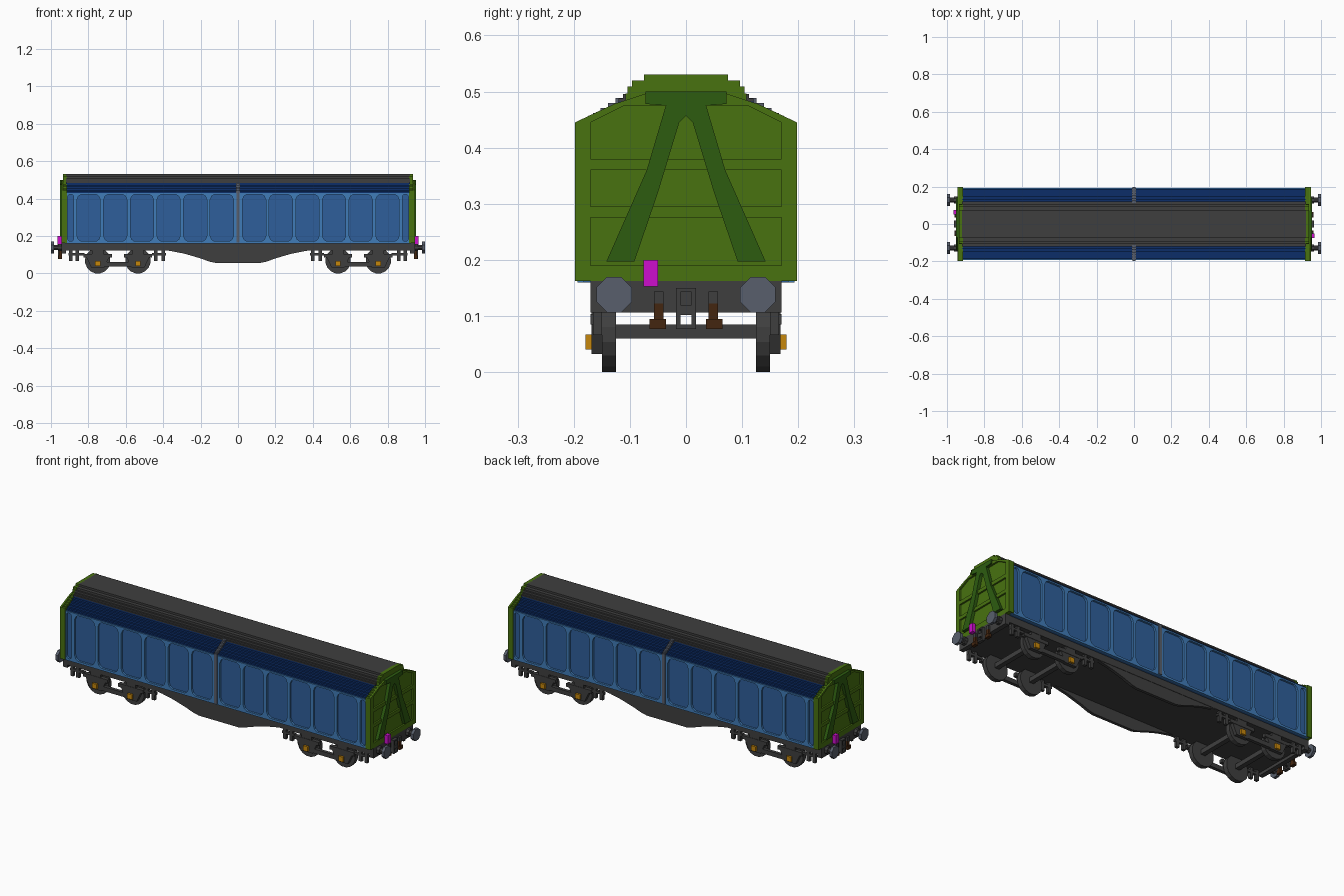
import bpy, bmesh, math

old = bpy.data.objects.get("Cube")
if old:
    bpy.data.objects.remove(old)


def material(name, rgb):
    """Flat material from sRGB 0-255 values."""
    lin = [(c / 255 / 12.92) if c < 11 else ((c / 255 + 0.055) / 1.055) ** 2.4 for c in rgb]
    m = bpy.data.materials.new(name)
    m.use_nodes = True
    m.diffuse_color = (*lin, 1)
    m.node_tree.nodes["Principled BSDF"].inputs["Base Color"].default_value = (*lin, 1)
    return m


GREY = material("dark grey", (63, 63, 63))
SLATE = material("slate grey", (88, 95, 108))
NAVY = material("navy", (12, 45, 105))
BLUE = material("panel blue", (47, 95, 155))
LIGHT = material("frame blue", (64, 124, 184))
GREEN = material("leaf green", (72, 114, 16))
DARKGREEN = material("dark green", (45, 92, 16))
MAGENTA = material("magenta", (205, 15, 205))
BROWN = material("brown", (68, 38, 16))
ORANGE = material("orange", (198, 135, 12))


def build(name, mat, prisms):
    """One object from prisms (axis, low, high, outline)."""
    bm = bmesh.new()
    for axis, lo, hi, pts in prisms:
        if axis == 'x':
            rings = [[bm.verts.new((d, a, b)) for a, b in pts] for d in (lo, hi)]
        else:
            rings = [[bm.verts.new((a, d, b)) for a, b in pts] for d in (lo, hi)]
        bm.faces.new(rings[0])
        bm.faces.new(rings[1][::-1])
        n = len(pts)
        for i in range(n):
            j = (i + 1) % n
            bm.faces.new((rings[0][j], rings[0][i], rings[1][i], rings[1][j]))
    bmesh.ops.recalc_face_normals(bm, faces=bm.faces)
    me = bpy.data.meshes.new(name)
    bm.to_mesh(me)
    bm.free()
    me.materials.append(mat)
    ob = bpy.data.objects.new(name, me)
    bpy.context.collection.objects.link(ob)
    return ob


def rect(a0, a1, b0, b1):
    return [(a0, b0), (a1, b0), (a1, b1), (a0, b1)]


def box(x0, x1, y0, y1, z0, z1):
    return ('x', x0, x1, rect(y0, y1, z0, z1))


def mirror(prisms, across):
    """Adds the copies mirrored across x, y or both."""
    out = list(prisms)
    for m in across:
        for axis, lo, hi, pts in list(out):
            if axis == m:
                out.append((axis, -hi, -lo, pts))
            else:
                out.append((axis, lo, hi, [(-a, b) for a, b in pts]))
    return out


def disc(a, b, r, n):
    return [(a + r * math.cos(2 * math.pi * (i + .5) / n),
             b + r * math.sin(2 * math.pi * (i + .5) / n)) for i in range(n)]


def stepped(steps, base):
    """Symmetric stair outline from (half width, top height) steps."""
    half = []
    z = base
    for w, top in steps:
        half += [(w, z), (w, top)]
        z = top
    return half + [(-w, z) for w, z in reversed(half)]


# Roof: navy shoulders and grey crown, both stepped
shoulder = [(.186, .439), (.174, .447), (.16, .455), (.146, .464), (.133, .473), (.12, .482)]
crown = [(.12, .488), (.112, .496), (.104, .507), (.095, .519), (.075, .53)]
end_crown = [(.104, .509), (.096, .52), (.075, .53)]
build("roof_shoulders", NAVY, [('x', -.92, .92, stepped(shoulder, .43))])
build("roof_crown", GREY, [('x', -.92, .92, stepped(crown, .478))])
strap = [(w + .006, z + .007) for w, z in shoulder]
build("roof_strap", SLATE, [('x', -.01, .01, stepped(strap, .43))])

# Side walls: recessed panels inside a raised frame
Z0, Z1, YC, YF = .16, .43, .182, .193
build("wall_panels", BLUE, [box(-.92, .92, -YC, YC, Z0, Z1)])
PITCH, GAP, TOP, BOT, CUT = .1425, .009, .422, .172, .022
frame = [box(0, .925, YC, YF, Z0, BOT), box(0, .925, YC, YF, TOP, Z1)]
edges = [.015 + PITCH * i for i in range(7)] + [.92]
for left, right in zip(edges, edges[1:]):
    a, b = left + GAP, right - GAP
    frame.append(box(left - GAP, a, YC, YF, BOT, TOP))
    c = min(CUT, (b - a) / 3)
    for x, s in ((a, 1), (b, -1)):
        for z, t in ((BOT, 1), (TOP, -1)):
            frame.append(('y', YC, YF, [(x, z), (x + s * c, z), (x + s * c * .35, z + t * c * .45),
                                        (x, z + t * c * 1.3)]))
frame.append(box(.911, .925, YC, YF, BOT, TOP))
build("wall_frames", LIGHT, mirror(frame, 'xy'))
build("door_posts", SLATE, mirror([box(-.009, .009, YC, .197, .165, .44)], 'y'))

# Green ends: backing plate, ribs around sunken panels, upper cap
body_end = [(.198, .445), (.186, .45), (.174, .457), (.16, .464), (.146, .471), (.128, .478), (.108, .497)]
build("end_plates", GREEN, mirror([('x', .915, .936, stepped(body_end, .162)),
                                   ('x', .915, .936, stepped(end_crown, .497))], 'x'))
ribs = [box(.936, .945, -.198, .198, a, b) for a, b in ((.162, .19), (.276, .295), (.36, .38))]
ribs += mirror([box(.936, .945, .17, .198, a, b) for a, b in ((.19, .276), (.295, .36), (.38, .445))], 'y')
ribs += mirror([('x', .936, .945, [(.17, .445), (.198, .445), (.128, .478), (.07, .497), (0, .497),
                                   (0, .475), (.11, .475)])], 'y')
build("end_ribs", GREEN, mirror(ribs, 'x'))

# A-shaped end braces
leg = ('x', .936, .953, [(.142, .197), (.092, .197), (.05, .32), (.012, .445), (0, .457), (0, .475),
                         (.036, .475), (.07, .36)])
brace = mirror([leg], 'y')
brace.append(('x', .936, .953, [(-.036, .475), (.036, .475), (.072, .478), (.072, .5), (-.072, .5), (-.072, .478)]))
build("end_braces", DARKGREEN, mirror(brace, 'x'))

# Tail lamps on opposite corners
build("tail_lamps", MAGENTA, [box(.945, .965, -.076, -.05, .153, .2),
                              box(-.965, -.945, .05, .076, .153, .2)])

# Underframe with end beams and side trusses
build("underframe", GREY, [box(-.935, .935, -.17, .17, .122, .163)]
      + mirror([box(.92, .945, -.17, .17, .106, .162)], 'x'))
half = [(.385, .124), (.34, .116), (.29, .106), (.25, .095), (.2, .08), (.15, .062), (.12, .056)]
build("side_trusses", GREY, mirror([('y', .152, .168, half + [(-x, z) for x, z in reversed(half)])], 'y'))

# Running gear around each axle
wheels, guards, boxes, axles = [], [], [], []
for x in (.535, .75):
    wheels.append(('y', .125, .15, disc(x, .067, .068, 16)))
    guards += [('y', .15, .168, [(x - .06, .085), (x - .035, .032), (x + .035, .032), (x + .06, .085)]),
               box(x - .075, x + .075, .15, .17, .085, .104),
               box(x - .03, x + .03, .15, .168, .1, .125)]
    boxes.append(box(x - .014, x + .014, .165, .179, .04, .067))
    axles.append(box(x - .013, x + .013, -.126, .126, .06, .085))
for x in (.4, .44, .86, .895):
    guards.append(box(x - .009, x + .009, .15, .166, .066, .125))
guards += [box(.57, .715, .15, .168, .036, .06), box(.385, .46, .15, .166, .095, .108),
           box(.82, .905, .15, .166, .095, .108)]
build("wheels", GREY, mirror(wheels, 'xy'))
build("axle_guards", GREY, mirror(guards, 'xy'))
build("axle_boxes", ORANGE, mirror(boxes, 'xy'))
build("axles", GREY, mirror(axles, 'x'))

# Buffers
build("buffer_stems", GREY, mirror([('x', .94, .985, disc(.128, .138, .014, 8)),
                                    ('x', .94, .962, disc(.128, .138, .021, 8))], 'xy'))
build("buffer_heads", SLATE, mirror([('x', .984, 1.0, disc(.128, .138, .034, 8))], 'xy'))

# Couplings and brake hoses
link = mirror([box(.945, .962, .01, .018, .077, .15)], 'y')
link += [box(.945, .962, -.01, .01, a, b) for a, b in ((.077, .085), (.102, .12), (.143, .15))]
build("couplings", GREY, mirror(link, 'x'))
hose = [box(.942, .956, .04, .057, .094, .122), box(.942, .96, .036, .065, .077, .095)]
build("brake_hoses", BROWN, mirror(hose, 'xy'))
build("hose_taps", GREY, mirror([box(.942, .956, .04, .057, .122, .144)], 'xy'))
